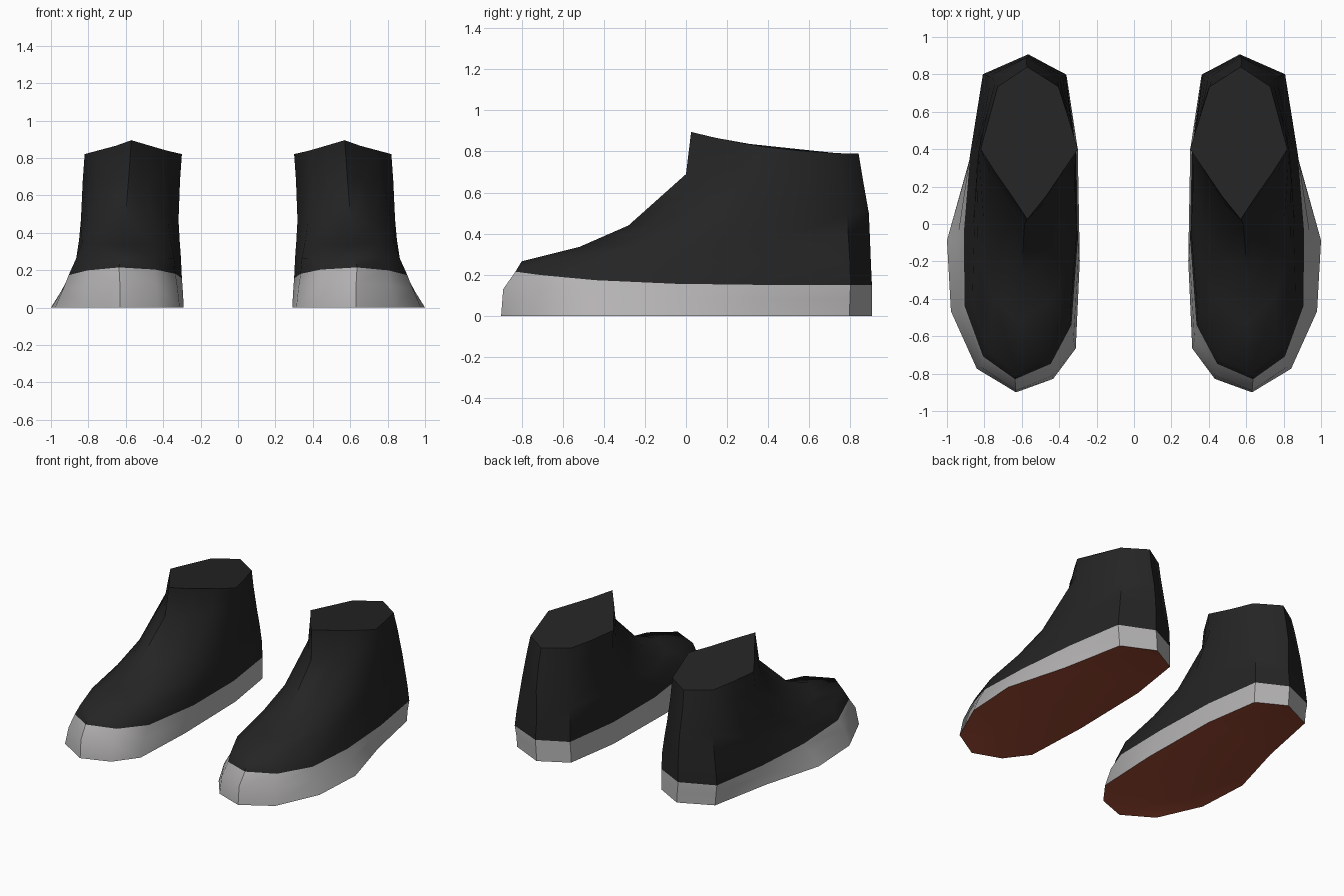
import bpy, bmesh, math
from mathutils import Vector

cube = bpy.data.objects.get("Cube")
if cube:
    bpy.data.objects.remove(cube, do_unlink=True)


def material(name, color):
    mat = bpy.data.materials.new(name)
    mat.use_nodes = True
    mat.diffuse_color = (*color, 1)
    bsdf = mat.node_tree.nodes["Principled BSDF"]
    bsdf.inputs["Base Color"].default_value = (*color, 1)
    bsdf.inputs["Roughness"].default_value = 0.8
    return mat


BLACK, GREY, RUST = 0, 1, 2
materials = [
    material("black fabric", (0.018, 0.018, 0.018)),
    material("pale grey rubber", (0.46, 0.45, 0.45)),
    material("rust red sole", (0.35, 0.07, 0.035)),
]

# Plan outlines from the toe around the outer side: (across -1..1, along 0..1)
SOLE = [(-.04, 0), (.55, .07), (.94, .24), (1, .45), (.66, .69), (.41, .94),
        (-.24, 1), (-.8, .94), (-.97, .72), (-1, .39), (-.94, .13), (-.6, .04)]
WAIST = [(.15, 0), (.7, .07), (1, .22), (1, .45), (.96, .7), (.75, .94),
         (-.07, 1), (-.78, .94), (-.97, .7), (-1, .45), (-.87, .18), (-.5, .05)]
COLLAR = [(.04, 0), (.35, .15), (.7, .31), (1, .46), (.83, .66), (.65, .87),
          (.04, 1), (-.6, .87), (-.8, .67), (-1, .46), (-.68, .31), (-.34, .15)]
OUTLINES = [SOLE, WAIST, COLLAR]
COUNT = len(SOLE)

# Levels: front y, front z, back y, back z, inner x, outer x, outline blend, z falloff
LEVELS = [
    (-.9, 0, .905, 0, .29, 1, 0, 1),
    (-.89, .13, .905, .08, .295, .945, .4, 3),
    (-.83, .215, .905, .15, .3, .91, .75, 4),
    (-.8, .265, .9, .26, .305, .865, 1, 1),
    (-.52, .335, .895, .39, .312, .85, 1.2, 1),
    (-.28, .44, .89, .5, .318, .84, 1.45, 1),
    (0, .69, .86, .67, .31, .83, 1.85, 1),
    (.025, .895, .84, .79, .3, .82, 2, 2),
]
BAND_LEVELS = 2


def ring_points(level):
    y0, z0, y1, z1, inner, outer, blend, falloff = level
    low = min(int(blend), 1)
    points = []
    for a, b in zip(OUTLINES[low], OUTLINES[low + 1]):
        u, v = Vector(a).lerp(Vector(b), blend - low)
        points.append(Vector(((inner + outer) / 2 + u * (outer - inner) / 2,
                              y0 + v * (y1 - y0),
                              z1 + (z0 - z1) * (1 - v) ** falloff)))
    return points


def build_shoe(name, side):
    bm = bmesh.new()

    def add_face(verts, index):
        bm.faces.new(verts).material_index = index

    def add_vert(p):
        return bm.verts.new((p.x * side, p.y, p.z))

    # Rubber band and fabric upper
    rings = [[add_vert(p) for p in ring_points(level)] for level in LEVELS]
    for k, (lower, upper) in enumerate(zip(rings, rings[1:])):
        for i in range(COUNT):
            j = (i + 1) % COUNT
            add_face((lower[i], lower[j], upper[j], upper[i]),
                     GREY if k < BAND_LEVELS else BLACK)
    add_face(rings[-1], BLACK)

    # Arched underside with a lengthwise ridge
    base = ring_points(LEVELS[0])
    half = COUNT // 2
    ridge = [rings[0][0]]
    for i in range(1, half):
        p = base[-i].lerp(base[i], 0.58)
        p.z += 0.06 * math.sin(math.pi * i / half)
        ridge.append(add_vert(p))
    ridge.append(rings[0][half])
    for i in range(half):
        for step in (1, -1):
            corners = [rings[0][step * i], rings[0][step * (i + 1)],
                       ridge[i + 1], ridge[i]]
            add_face(list(dict.fromkeys(corners)), RUST)

    bmesh.ops.recalc_face_normals(bm, faces=bm.faces)
    mesh = bpy.data.meshes.new(name)
    bm.to_mesh(mesh)
    bm.free()
    for mat in materials:
        mesh.materials.append(mat)
    shoe = bpy.data.objects.new(name, mesh)
    bpy.context.collection.objects.link(shoe)
    return shoe


shoes = [build_shoe("left_shoe", 1), build_shoe("right_shoe", -1)]

# Smooth sides, crisp collar and sole edges
bpy.ops.object.select_all(action="DESELECT")
for shoe in shoes:
    shoe.select_set(True)
bpy.context.view_layer.objects.active = shoes[0]
bpy.ops.object.shade_smooth_by_angle(angle=math.radians(50))
